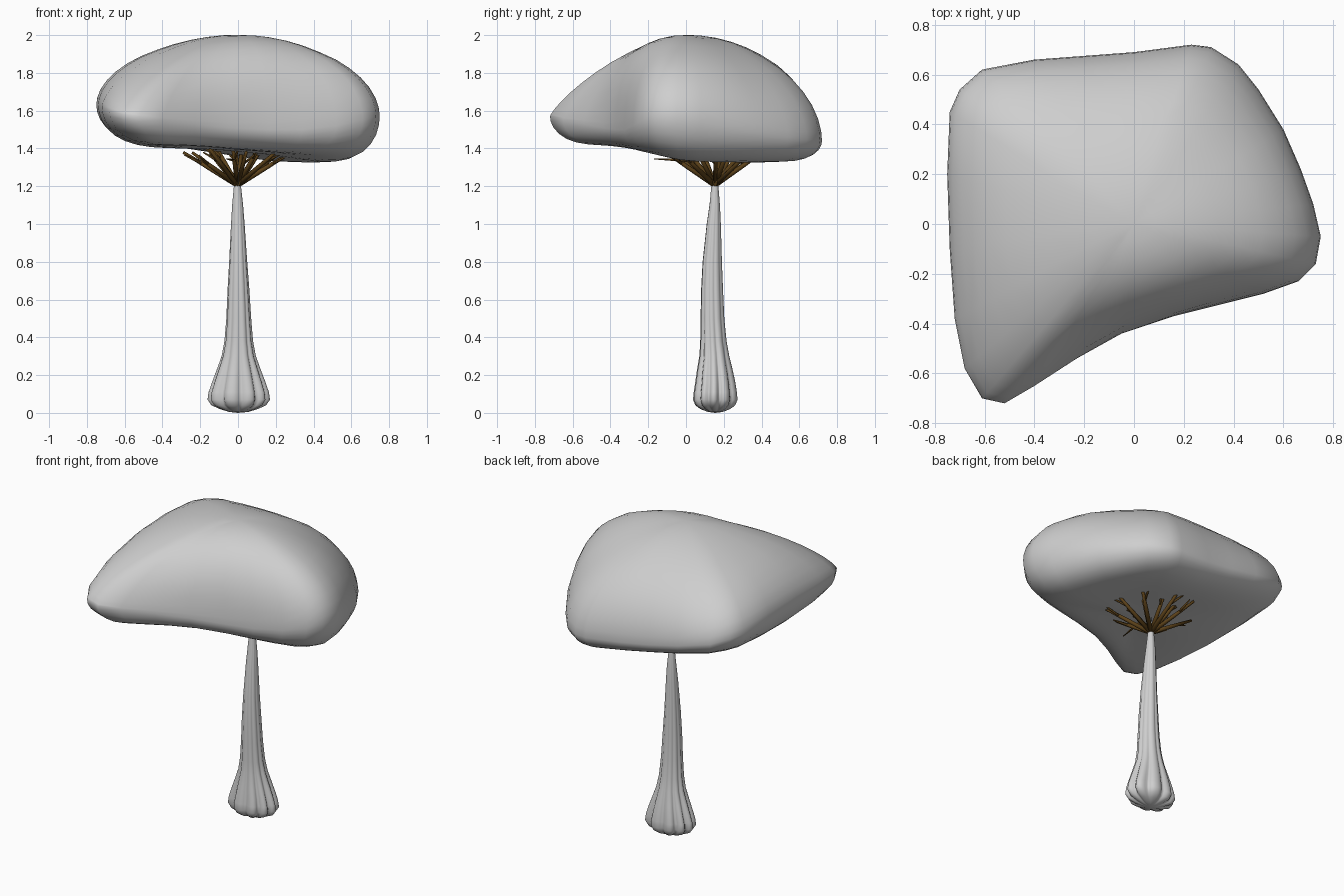
import bpy, bmesh, math, random
from mathutils import Vector

if "Cube" in bpy.data.objects:
    bpy.data.objects.remove(bpy.data.objects["Cube"])
random.seed(4)


def material(name, rgb):
    m = bpy.data.materials.new(name)
    m.diffuse_color = (*rgb, 1)
    m.use_nodes = True
    m.node_tree.nodes["Principled BSDF"].inputs["Base Color"].default_value = m.diffuse_color
    return m


GREY = material("pale grey", (0.62, 0.62, 0.62))
BROWN = material("dark brown", (0.11, 0.055, 0.01))


def finish(bm, name, mat):
    bmesh.ops.recalc_face_normals(bm, faces=bm.faces)
    me = bpy.data.meshes.new(name)
    bm.to_mesh(me)
    bm.free()
    me.materials.append(mat)
    for p in me.polygons:
        p.use_smooth = True
    ob = bpy.data.objects.new(name, me)
    bpy.context.collection.objects.link(ob)
    return ob


def loft(bm, rings, start=None, end=None):
    """Bridge rings of points, closing each end with a fan to a point."""
    vr = [[bm.verts.new(p) for p in r] for r in rings]
    n = len(vr[0])
    for a, b in zip(vr, vr[1:]):
        for i in range(n):
            j = (i + 1) % n
            bm.faces.new((a[i], a[j], b[j], b[i]))
    for ring, tip in ((vr[0], start), (vr[-1], end)):
        if tip is not None:
            v = bm.verts.new(tip)
            for i in range(n):
                bm.faces.new((ring[i], ring[(i + 1) % n], v))


# Canopy: rim outline (x, y, rim height, slope: 0 domed to 1 straight)
RIM = [(-.75, .2, 1.63, 0), (-.74, .45, 1.62, 0), (-.70, .54, 1.61, 0), (-.61, .62, 1.58, 0),
       (-.4, .66, 1.53, 0), (-.2, .675, 1.49, 0), (0, .69, 1.46, 0), (.23, .72, 1.44, .05),
       (.31, .71, 1.44, .1), (.42, .64, 1.45, .15), (.5, .54, 1.46, .15), (.6, .38, 1.49, .1),
       (.67, .22, 1.52, 0), (.72, .08, 1.55, 0), (.75, -.05, 1.57, 0), (.73, -.16, 1.57, 0),
       (.66, -.23, 1.55, 0), (.52, -.28, 1.52, 0), (.34, -.325, 1.50, 0), (.16, -.37, 1.50, .1),
       (-.05, -.44, 1.51, .25), (-.23, -.54, 1.53, .4), (-.4, -.65, 1.55, .55),
       (-.52, -.72, 1.57, .6), (-.61, -.70, 1.58, .55), (-.68, -.58, 1.60, .4),
       (-.72, -.38, 1.62, .2), (-.74, -.1, 1.63, .05)]


def top_point(x, y, z, t, s):
    # Rings grow rounder towards the crown
    k = s * (s + (1 - s) * 0.64 / math.hypot(x, y))
    return (x * k, y * k, z + (2.0 - z) * (1 - s ** (2.05 - .25 * t)) ** (.5 + .5 * t))


def bottom_point(x, y, z, t, s):
    u, v = x * s, y * s
    low = 1.345 - 0.08 * u - 0.03 * v + 0.04 * (1 - s * s) ** 2
    low += 0.2 * max(0, -v) * max(0, u + .45)      # raised front edge
    low += 0.16 * max(0, v) * max(0, .1 - u)       # raised back left corner
    return (u, v, z - (z - low) * (1 - s ** 5.5) ** 0.5)


STEPS = [.12, .25, .38, .5, .62, .72, .81, .88, .935, .975, .995]
rings = [[top_point(*p, s) for p in RIM] for s in STEPS]
rings.append([p[:3] for p in RIM])
rings += [[bottom_point(*p, s) for p in RIM] for s in reversed(STEPS)]
bm = bmesh.new()
loft(bm, rings, (0, 0, 2.0), (0, 0, 1.385))
# Relax the ridges running down from the crown
crown = [v for v in bm.verts if v.co.z > 1.7 and math.hypot(v.co.x, v.co.y) < .45]
for _ in range(3):
    bmesh.ops.smooth_vert(bm, verts=crown, factor=.4, use_axis_x=True, use_axis_y=True, use_axis_z=True)
peak = max(v.co.z for v in bm.verts)
for v in crown:
    v.co.z += (2.0 - peak) * min(1, (v.co.z - 1.7) / .25)
finish(bm, "canopy", GREY)

# Trunk: fluted taper (height, x radius, y radius, flute depth, y centre)
PROFILE = [(.005, .05, .04, .15, .155), (.02, .10, .08, .2, .155), (.04, .145, .108, .22, .155),
           (.07, .166, .121, .22, .155), (.11, .160, .117, .21, .155), (.16, .143, .109, .2, .155),
           (.22, .12, .098, .17, .153), (.3, .091, .081, .14, .15), (.38, .076, .071, .12, .145),
           (.5, .066, .064, .1, .14), (.65, .058, .059, .09, .138), (.8, .048, .052, .08, .139),
           (1.0, .036, .038, .06, .147), (1.1, .029, .028, .04, .152), (1.23, .016, .016, 0, .153)]
N = 80


def trunk_ring(z, rx, ry, depth, cy):
    pts = []
    cx = .004 - .01 * max(0, z - .5)
    for i in range(N):
        a = 2 * math.pi * i / N
        wave = abs(math.cos(5 * a + 0.5 * math.sin(2 * a + 1)))
        r = 1 - depth * (1 - wave) ** 1.3
        pts.append((cx + rx * r * math.cos(a), cy + ry * r * math.sin(a), z))
    return pts


bm = bmesh.new()
loft(bm, [trunk_ring(*p) for p in PROFILE], (0, .155, 0), (-.005, .153, 1.32))
finish(bm, "trunk", GREY)


# Branches: tapered limbs fanning out under the canopy
def limb(bm, a, b, r0, r1, sides=7):
    a, b = Vector(a), Vector(b)
    q = (b - a).to_track_quat('Z', 'Y')
    ring = lambda c, r: [c + q @ Vector((r * math.cos(t * 2 * math.pi / sides),
                                         r * math.sin(t * 2 * math.pi / sides), 0)) for t in range(sides)]
    loft(bm, [ring(a, r0), ring(a.lerp(b, .5), (r0 + r1) * .55), ring(b, r1)], a, b)


def direction(angle, rise):
    return Vector((math.cos(angle) * math.cos(rise), math.sin(angle) * math.cos(rise), math.sin(rise)))


bm = bmesh.new()
root = Vector((-.003, .153, 1.205))
for count, rise, length, offset in ((9, 33, .35, 0.1), (6, 52, .28, .4)):
    for i in range(count):
        ang = offset + 2 * math.pi * i / count + random.uniform(-.15, .15)
        up = math.radians(rise + random.uniform(-2, 3))
        size = length * random.uniform(.9, 1.0)
        d = direction(ang, up)
        limb(bm, root + d * .01, root + d * size, .014, .008)
        # Side twig
        side = direction(ang + random.choice((-.5, .5)), up * .8)
        fork = root + d * size * .65
        limb(bm, fork, fork + side * size * .33, .008, .004, 5)
# Level twig reaching forward
limb(bm, (-.02, .02, 1.335), (-.06, -.17, 1.345), .008, .003, 5)
finish(bm, "branches", BROWN)
